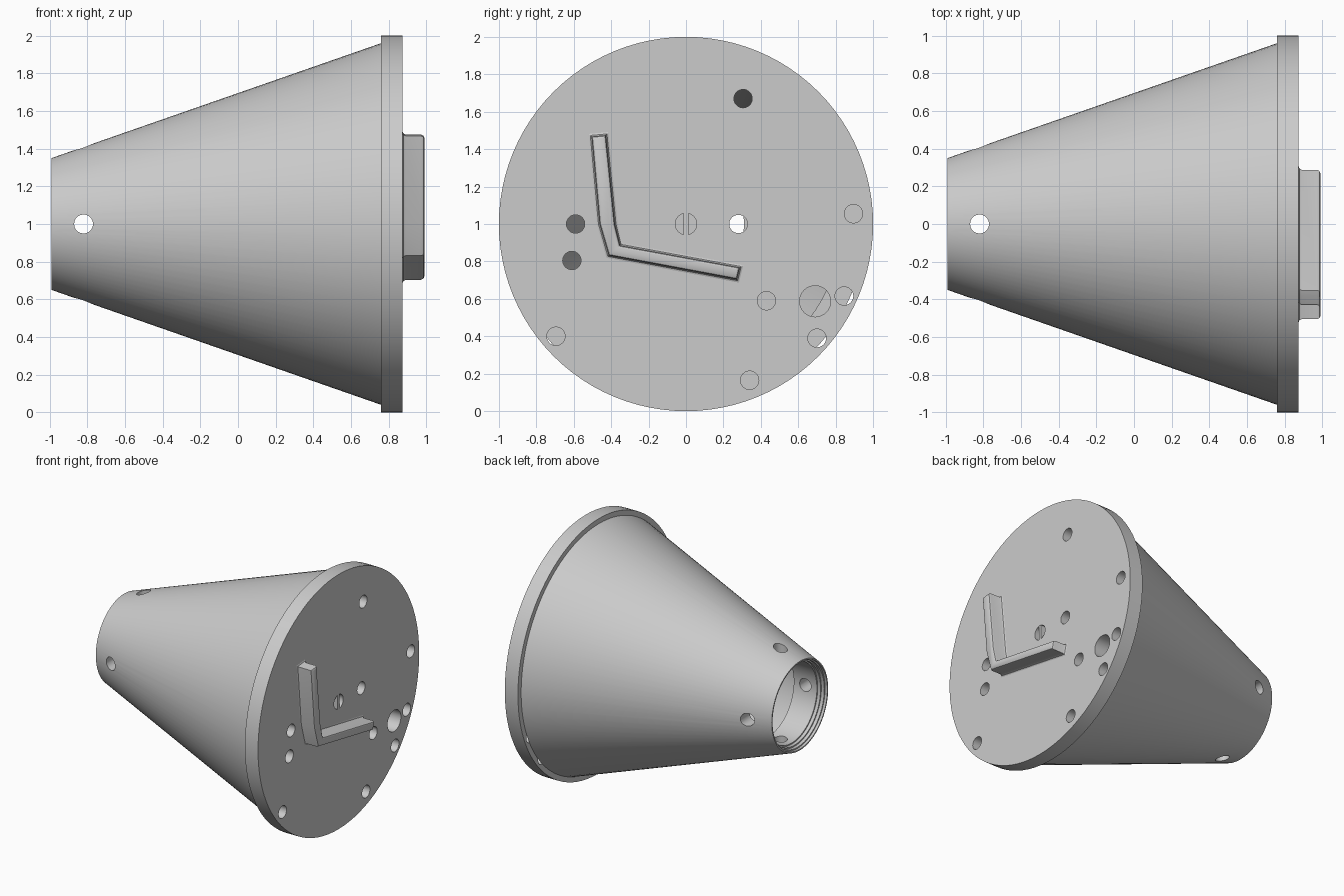
import bpy, bmesh, math
from mathutils import Vector, Matrix

if "Cube" in bpy.data.objects:
    bpy.data.objects.remove(bpy.data.objects["Cube"], do_unlink=True)

grey = bpy.data.materials.new("plain grey")
grey.use_nodes = True
grey.diffuse_color = (0.6, 0.6, 0.6, 1)
grey.node_tree.nodes["Principled BSDF"].inputs["Base Color"].default_value = (0.6, 0.6, 0.6, 1)


def finish(name, bm):
    """Turn a bmesh into a named grey object."""
    bmesh.ops.recalc_face_normals(bm, faces=bm.faces)
    mesh = bpy.data.meshes.new(name)
    bm.to_mesh(mesh)
    bm.free()
    obj = bpy.data.objects.new(name, mesh)
    bpy.context.collection.objects.link(obj)
    mesh.materials.append(grey)
    return obj


def activate(obj):
    bpy.ops.object.select_all(action="DESELECT")
    obj.select_set(True)
    bpy.context.view_layer.objects.active = obj


def smooth(obj):
    activate(obj)
    bpy.ops.object.shade_smooth_by_angle(angle=math.radians(30))


def lathe(name, profile, steps=96):
    """Revolve a closed (x, radius) profile around the long axis."""
    bm = bmesh.new()
    rings = []
    for i in range(steps):
        a = 2 * math.pi * i / steps
        rings.append([bm.verts.new((x, r * math.cos(a), 1 + r * math.sin(a))) for x, r in profile])
    n = len(profile)
    for i in range(steps):
        a, b = rings[i], rings[(i + 1) % steps]
        for j in range(n):
            k = (j + 1) % n
            bm.faces.new((a[j], a[k], b[k], b[j]))
    return finish(name, bm)


def rod(bm, centre, radius, length, axis):
    turn = {"X": Matrix.Rotation(math.pi / 2, 4, "Y"),
            "Y": Matrix.Rotation(math.pi / 2, 4, "X"),
            "Z": Matrix.Identity(4)}[axis]
    bmesh.ops.create_cone(bm, cap_ends=True, segments=32, radius1=radius, radius2=radius,
                          depth=length, matrix=Matrix.Translation(centre) @ turn)


def cut(obj, bm):
    """Subtract a bmesh from an object."""
    cutter = finish("cutter", bm)
    cutter.hide_render = True
    mod = obj.modifiers.new("holes", "BOOLEAN")
    mod.operation = "DIFFERENCE"
    mod.solver = "EXACT"
    mod.object = cutter
    activate(obj)
    bpy.ops.object.modifier_apply(modifier=mod.name)
    bpy.data.objects.remove(cutter, do_unlink=True)


# Hollow cone with stepped mouth and an inner flange at its wide end
cone = lathe("cone_shell", [
    (-0.99, 0.35), (0.76, 0.96), (0.76, 0.83), (0.70, 0.83), (0.70, 0.90),
    (-0.72, 0.40), (-0.72, 0.31), (-0.92, 0.31), (-0.92, 0.32),
    (-0.945, 0.32), (-0.945, 0.33), (-0.97, 0.33), (-0.97, 0.34), (-0.99, 0.34)])
for axis in "YZ":
    bm = bmesh.new()
    rod(bm, (-0.82, 0, 1), 0.05, 2, axis)
    cut(cone, bm)
smooth(cone)

# Round end plate with drilled holes
bm = bmesh.new()
rod(bm, (0, 0, 0), 1, 1, "X")
bm.free()
bm = bmesh.new()
bmesh.ops.create_cone(bm, cap_ends=True, segments=96, radius1=1, radius2=1, depth=0.114,
                      matrix=Matrix.Translation((0.817, 0, 1)) @ Matrix.Rotation(math.pi / 2, 4, "Y"))
plate = finish("end_plate", bm)
small_holes = [(-0.59, 1.0), (-0.61, 0.805), (0.305, 1.67), (0.28, 1.0), (0.895, 1.055), (0.43, 0.59),
               (0.845, 0.615), (0.70, 0.39), (0.34, 0.165), (-0.695, 0.4)]
bm = bmesh.new()
for y, z in small_holes:
    rod(bm, (0.82, y, z), 0.049, 0.4, "X")
rod(bm, (0.82, 0.69, 0.587), 0.083, 0.4, "X")
rod(bm, (0.91, 0, 1), 0.057, 0.2, "X")
cut(plate, bm)
smooth(plate)

# Bar across the blind centre pocket
bm = bmesh.new()
bmesh.ops.create_cube(bm, size=1, matrix=Matrix.Translation((0.839, 0, 1)) @ Matrix.Diagonal((0.068, 0.026, 0.116, 1)))
finish("pocket_bar", bm)


# Bent rib: its outline is lofted outward with a flared foot and a rounded top
outline = [Vector(p) for p in [(-0.505, 1.468), (-0.462, 1.0), (-0.413, 0.832), (0.272, 0.704),
                               (0.288, 0.768), (-0.352, 0.886), (-0.38, 1.0), (-0.428, 1.475)]]


def offset(points, d):
    """Push a counter-clockwise polygon outward by d."""
    out = []
    for i, p in enumerate(points):
        e1 = (p - points[i - 1]).normalized()
        e2 = (points[(i + 1) % len(points)] - p).normalized()
        n1, n2 = Vector((e1.y, -e1.x)), Vector((e2.y, -e2.x))
        out.append(p + (n1 + n2) * d / (1 + n1.dot(n2)))
    return out


bm = bmesh.new()
rings = []
for x, d in [(0.865, 0.015), (0.874, 0.015), (0.878, 0.006), (0.89, 0),
             (0.972, 0), (0.984, -0.005), (0.99, -0.016)]:
    rings.append([bm.verts.new((x, p.x, p.y)) for p in offset(outline, d)])
for a, b in zip(rings, rings[1:]):
    for i in range(len(a)):
        j = (i + 1) % len(a)
        bm.faces.new((a[i], a[j], b[j], b[i]))
bm.faces.new(rings[0])
bm.faces.new(rings[-1])
smooth(finish("bent_rib", bm))
